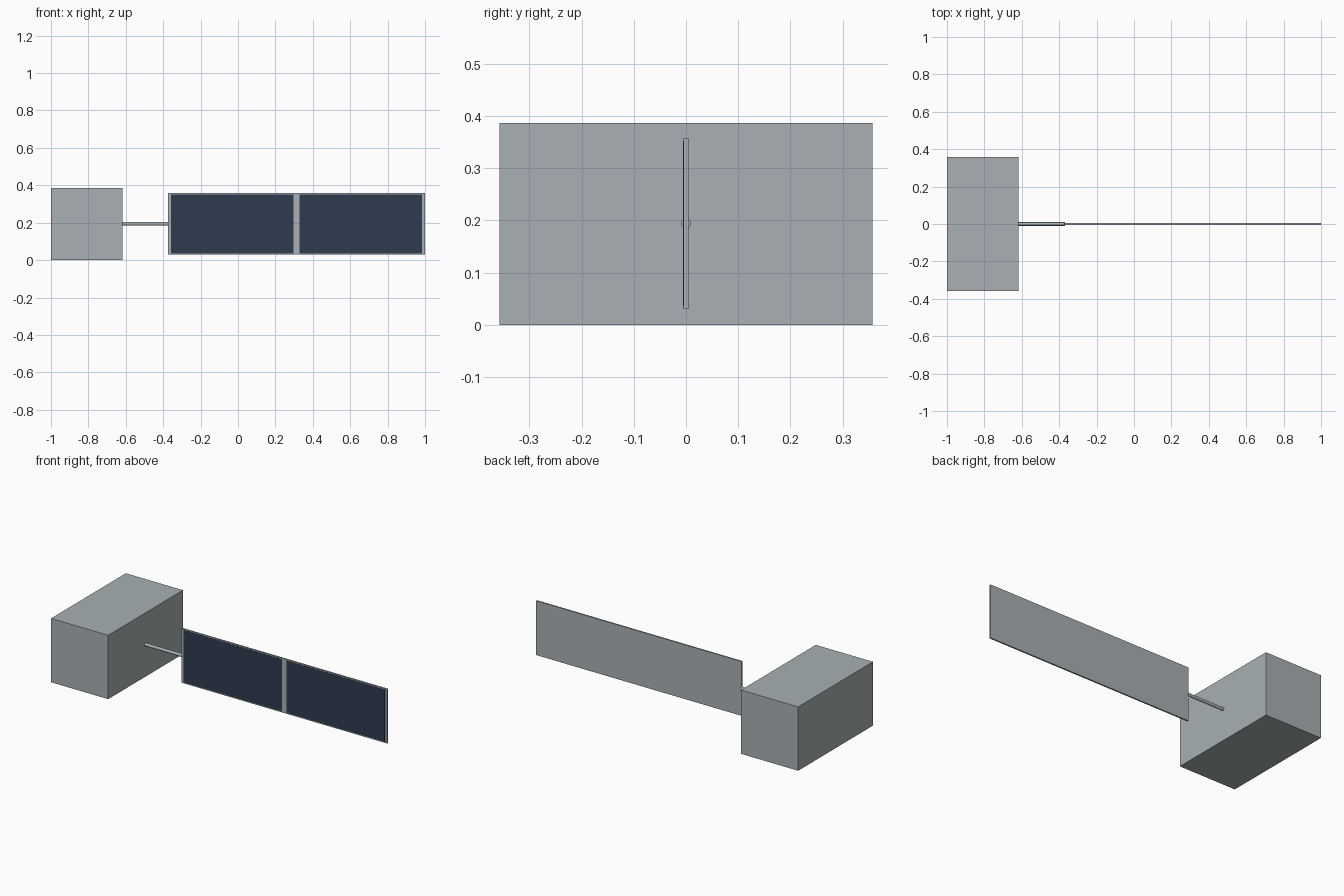
import bpy
from math import pi

cube = bpy.data.objects.get("Cube")
if cube:
    bpy.data.objects.remove(cube, do_unlink=True)


def material(name, rgb):
    mat = bpy.data.materials.new(name)
    mat.use_nodes = True
    colour = (*rgb, 1.0)
    mat.diffuse_color = colour
    mat.node_tree.nodes["Principled BSDF"].inputs["Base Color"].default_value = colour
    return mat


def box(name, low, high, mat):
    centre = [(a + b) / 2 for a, b in zip(low, high)]
    size = [b - a for a, b in zip(low, high)]
    bpy.ops.mesh.primitive_cube_add(size=1, location=centre)
    obj = bpy.context.object
    obj.name = name
    obj.scale = size
    bpy.ops.object.transform_apply(location=False, rotation=False, scale=True)
    obj.data.materials.append(mat)
    return obj


grey = material("light grey metal", (0.392, 0.434, 0.451))
navy = material("dark blue cells", (0.027, 0.045, 0.078))

# Main body
box("body", (-1, -0.357, 0), (-0.618, 0.357, 0.386), grey)

# Round boom joining the body and the panel
boom_start, boom_end = -0.63, -0.37
bpy.ops.mesh.primitive_cylinder_add(
    vertices=24, radius=0.0095, depth=boom_end - boom_start,
    location=((boom_start + boom_end) / 2, 0, 0.194), rotation=(0, pi / 2, 0))
boom = bpy.context.object
boom.name = "boom"
boom.data.materials.append(grey)
bpy.ops.object.shade_smooth_by_angle()

# Thin panel with two dark cell plates on its front
half = 0.0045
box("panel", (-0.374, -half, 0.03), (1, half, 0.358), grey)
for name, x0, x1 in (("inner_cells", -0.359, 0.298), ("outer_cells", 0.329, 0.985)):
    box(name, (x0, -half - 0.001, 0.036), (x1, -half + 0.001, 0.352), navy)
